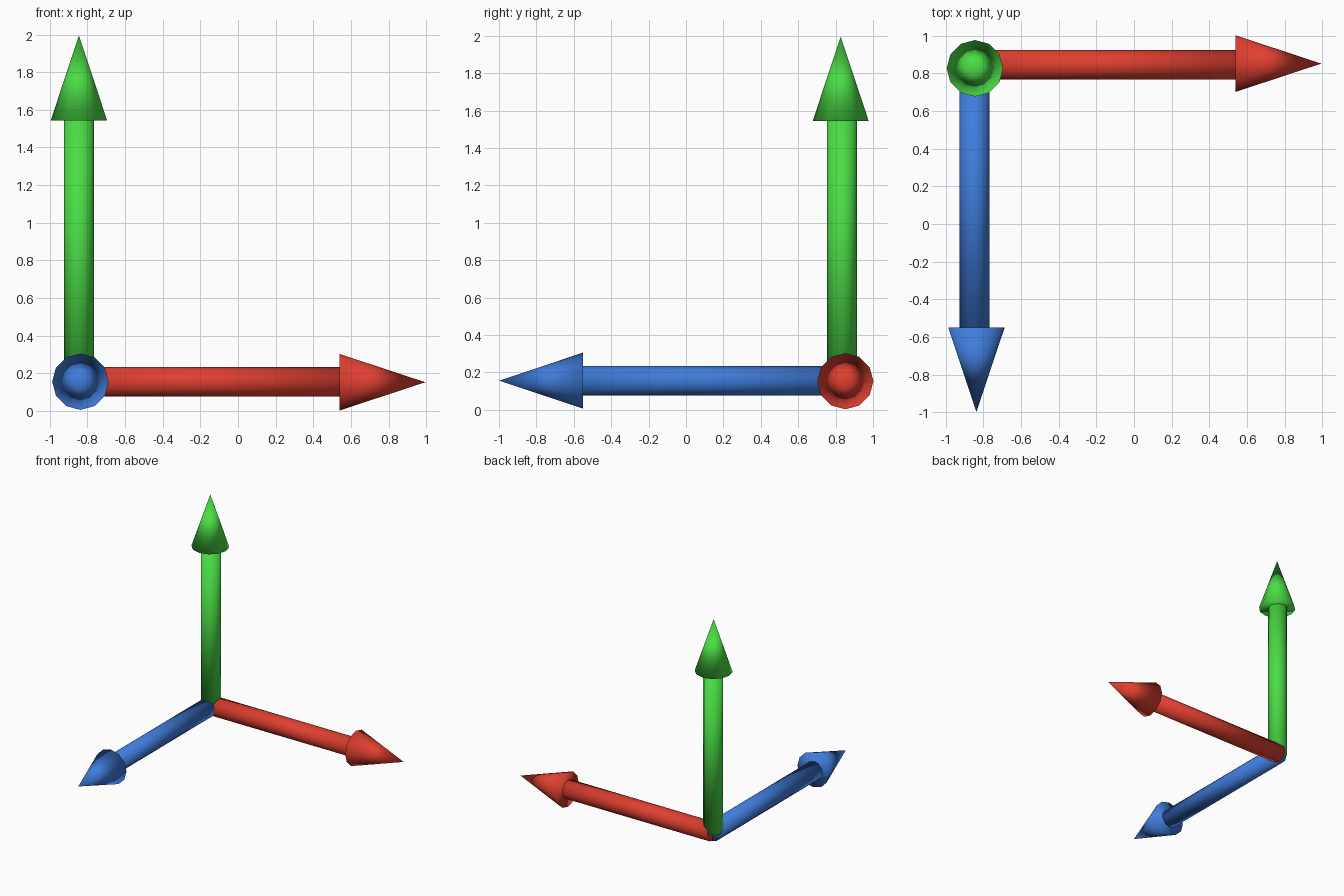
import bpy, bmesh
from mathutils import Matrix, Vector

if "Cube" in bpy.data.objects:
    bpy.data.objects.remove(bpy.data.objects["Cube"])

SIDES = 12


def material(name, color):
    m = bpy.data.materials.new(name)
    m.diffuse_color = (*color, 1)
    m.use_nodes = True
    m.node_tree.nodes["Principled BSDF"].inputs["Base Color"].default_value = m.diffuse_color
    return m


def tapered(name, start, end, r1, r2, mat):
    """Smooth capped cylinder or cone running from start to end."""
    start, end = Vector(start), Vector(end)
    axis = end - start
    bm = bmesh.new()
    turn = Vector((0, 0, 1)).rotation_difference(axis).to_matrix().to_4x4()
    bmesh.ops.create_cone(bm, cap_ends=True, segments=SIDES, radius1=r1, radius2=r2,
                          depth=axis.length,
                          matrix=Matrix.Translation((start + end) / 2) @ turn)
    bmesh.ops.remove_doubles(bm, verts=bm.verts, dist=1e-4)
    bmesh.ops.recalc_face_normals(bm, faces=bm.faces)
    for f in bm.faces:
        f.smooth = True
    me = bpy.data.meshes.new(name)
    bm.to_mesh(me)
    bm.free()
    me.materials.append(mat)
    ob = bpy.data.objects.new(name, me)
    bpy.context.collection.objects.link(ob)
    return ob


red = material("red", (0.75, 0.05, 0.03))
green = material("green", (0.07, 0.72, 0.06))
blue = material("blue", (0.05, 0.20, 0.70))

# name, shaft start, shaft end, head base, head tip, colour
arrows = [
    ("red_arrow", (-0.845, 0.846, 0.155), (0.545, 0.846, 0.155),
     (0.54, 0.852, 0.153), (0.995, 0.852, 0.153), red),
    ("green_arrow", (-0.845, 0.834, 0.155), (-0.845, 0.834, 1.55),
     (-0.845, 0.827, 1.543), (-0.845, 0.827, 1.995), green),
    ("blue_arrow", (-0.847, 0.845, 0.155), (-0.847, -0.555, 0.155),
     (-0.837, -0.55, 0.156), (-0.837, -0.998, 0.156), blue),
]
for name, a, b, c, d, mat in arrows:
    tapered(name + "_shaft", a, b, 0.079, 0.079, mat)
    tapered(name + "_head", c, d, 0.15, 0.0, mat)
